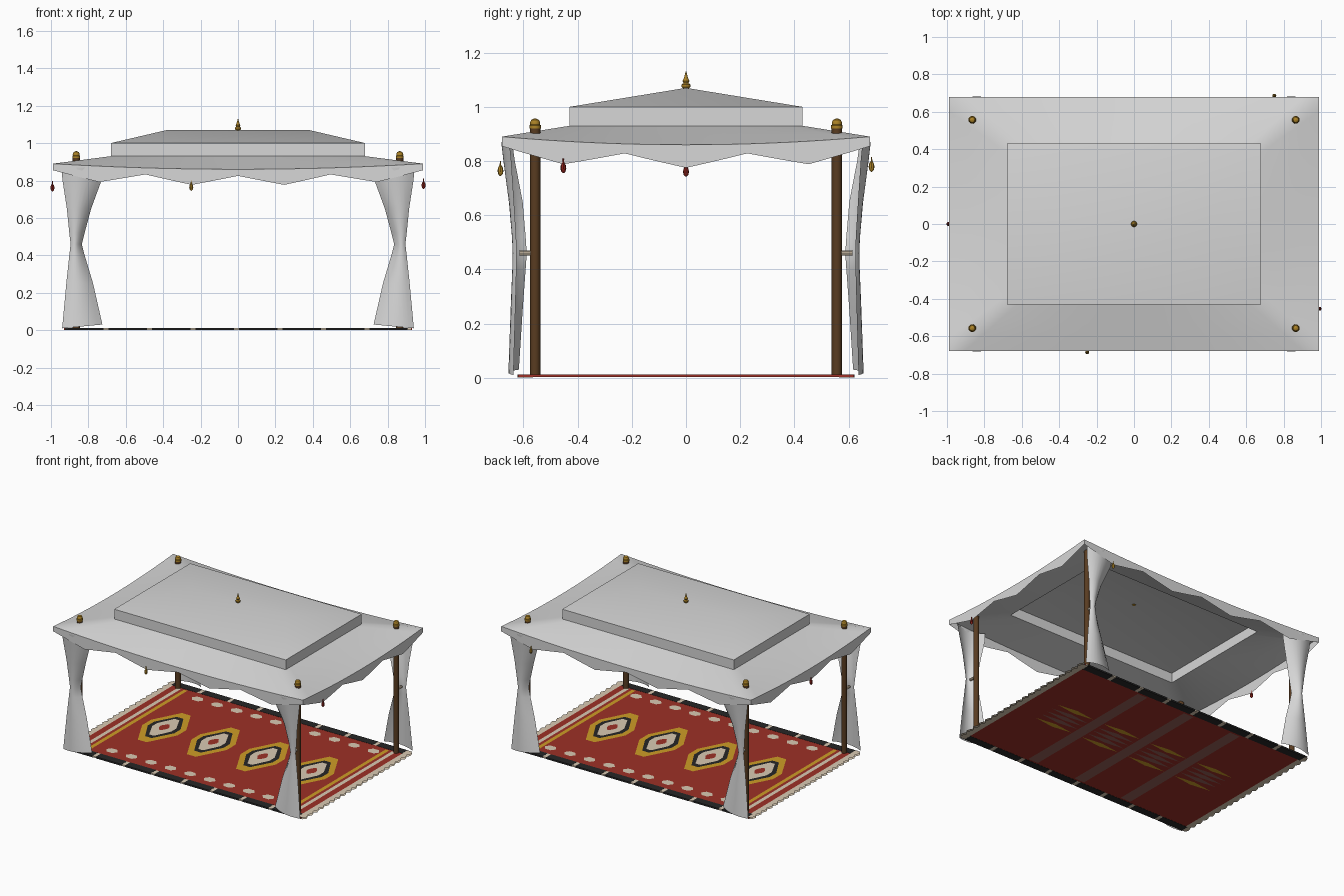
import bpy, bmesh, math
from mathutils import Vector

if "Cube" in bpy.data.objects:
    bpy.data.objects.remove(bpy.data.objects["Cube"])

def mat(name, r, g, b):
    m = bpy.data.materials.new(name)
    m.diffuse_color = (r, g, b, 1)
    m.use_nodes = True
    m.node_tree.nodes["Principled BSDF"].inputs["Base Color"].default_value = m.diffuse_color
    return m

CANVAS = mat("canvas", .68, .68, .68)
RED = mat("rug_red", .34, .03, .02)
GOLD = mat("rug_gold", .62, .34, .02)
CREAM = mat("cream", .70, .59, .45)
BLACK = mat("black", .02, .02, .02)
WOOD = mat("dark_wood", .10, .045, .015)
BRASS = mat("brass", .42, .23, .02)
CRIMSON = mat("crimson", .25, .015, .01)
DULL = mat("dull_brown", .30, .12, .10)

def obj(name, bm, m, smooth=True, fix=True):
    if fix:
        bmesh.ops.recalc_face_normals(bm, faces=bm.faces)
    me = bpy.data.meshes.new(name)
    bm.to_mesh(me)
    bm.free()
    me.materials.append(m)
    o = bpy.data.objects.new(name, me)
    bpy.context.collection.objects.link(o)
    if smooth:
        bpy.ops.object.select_all(action='DESELECT')
        o.select_set(True)
        bpy.context.view_layer.objects.active = o
        bpy.ops.object.shade_smooth_by_angle(angle=math.radians(35))
    return o

def grid(bm, rows, closed=False):
    vs = [[bm.verts.new(p) for p in r] for r in rows]
    n = len(rows[0])
    for a, b in zip(vs, vs[1:]):
        for i in range(n if closed else n - 1):
            j = (i + 1) % n
            bm.faces.new((a[i], a[j], b[j], b[i]))
    return vs

def lathe(name, prof, loc, m, n=12):
    bm = bmesh.new()
    rows = [[(loc[0] + r * math.cos(2 * math.pi * k / n), loc[1] + r * math.sin(2 * math.pi * k / n), loc[2] + z)
             for k in range(n)] for r, z in prof]
    vs = grid(bm, rows, True)
    bm.faces.new(vs[0])
    bm.faces.new(vs[-1])
    return obj(name, bm, m)

def boxes(name, m, items):
    """items: (x0, x1, y0, y1, z0, z1)"""
    bm = bmesh.new()
    for x0, x1, y0, y1, z0, z1 in items:
        r = bmesh.ops.create_cube(bm, size=1)
        for v in r["verts"]:
            v.co = ((x0 + x1) / 2 + v.co.x * (x1 - x0), (y0 + y1) / 2 + v.co.y * (y1 - y0),
                    (z0 + z1) / 2 + v.co.z * (z1 - z0))
    return obj(name, bm, m, False)

def plates(name, m, polys, z, up=True):
    bm = bmesh.new()
    for p in polys:
        f = bm.faces.new([bm.verts.new((x, y, z)) for x, y in p])
        f.normal_update()
        if (f.normal.z > 0) != up:
            f.normal_flip()
    return obj(name, bm, m, False, False)

# ---- canopy: lower skirt roof with scalloped valance ----
X, Y, IX, IY = .99, .68, .68, .43

def perimeter():
    """(u, v, tri): unit rectangle position and scallop factor around the edge"""
    pts = []
    corners = [(-1, -1), (1, -1), (1, 1), (-1, 1)]
    for k in range(4):
        (a, b), (c, d) = corners[k], corners[(k + 1) % 4]
        scallops = 4 if k % 2 == 0 else 3
        n = scallops * 6
        for i in range(n):
            t = i / n
            tri = 1 - abs(2 * ((t * scallops) % 1) - 1)
            pts.append((a + (c - a) * t, b + (d - b) * t, tri))
    return pts

P = perimeter()
rows = []
for t in (0, .33, .67, 1):
    ring = []
    for u, v, _ in P:
        edge = .86 + .03 * (min(abs(u), abs(v))) ** 2
        ring.append((u * (IX + (X - IX) * t), v * (IY + (Y - IY) * t), .93 + (edge - .93) * t))
    rows.append(ring)
rows.append([(x, y, z - .035 - .050 * p[2]) for (x, y, z), p in zip(rows[-1], P)])
bm = bmesh.new()
grid(bm, rows, True)
obj("lower_roof", bm, CANVAS)

# ---- canopy: raised upper roof, open underneath ----
bm = bmesh.new()
rect = [(-IX, -IY), (IX, -IY), (IX, IY), (-IX, IY)]
v = grid(bm, [[(x, y, z) for x, y in rect] for z in (.93, 1.0)], True)[1]
l, r = bm.verts.new((-.38, 0, 1.07)), bm.verts.new((.38, 0, 1.07))
for f in ((v[0], v[1], r, l), (v[1], v[2], r), (v[2], v[3], l, r), (v[3], v[0], l)):
    bm.faces.new(f)
obj("upper_roof", bm, CANVAS)
lathe("roof_finial", [(.010, 0), (.016, .008), (.016, .016), (.009, .022), (.013, .030), (.007, .042), (.001, .065)],
      (0, 0, 1.066), BRASS)

# ---- corner poles, caps, curtains and ties ----
CURTAIN = [  # z, outer x, inner x, outer y, middle y, inner y
    (.02, .94, .725, .637, .655, .617), (.25, .918, .775, .630, .646, .603),
    (.40, .902, .82, .626, .639, .592), (.46, .895, .835, .625, .637, .588),
    (.52, .902, .82, .627, .640, .592), (.65, .915, .785, .635, .652, .603),
    (.80, .938, .73, .645, .674, .632), (.87, .945, .72, .652, .682, .642)]
for sx in (-1, 1):
    for sy in (-1, 1):
        px, py = sx * .865, sy * .557
        lathe("pole", [(.019, 0), (.019, .925)], (px, py, .005), WOOD)
        lathe("pole_cap", [(.021, 0), (.021, .012), (.018, .014), (.019, .022), (.014, .032), (.004, .037)],
              (px, py, .92), BRASS)
        bm = bmesh.new()
        rows = []
        for k, (z, xo, xi, yo, ym, yi) in enumerate(CURTAIN):
            row = []
            for i in range(9):
                t = i / 8
                y = yo * (1 - t) * (1 - 2 * t) + ym * 4 * t * (1 - t) + yi * t * (2 * t - 1)
                row.append((sx * (xo + (xi - xo) * t), sy * y, z + (.02 * t - .01 if k == 0 else 0)))
            rows.append(row)
        grid(bm, rows)
        obj("curtain", bm, CANVAS)
        o = lathe("curtain_tie", [(.009, -.035), (.009, .035)], (0, 0, 0), CREAM, 8)
        o.rotation_euler = (math.pi / 2, 0, 0)
        o.location = (px, sy * .58, .46)

# ---- hanging pendants under the valance points ----
for x, y, z, m in ((-.25, -.685, .765, BRASS), (.75, .685, .78, BRASS), (-.992, 0, .762, CRIMSON),
                   (.992, -.453, .775, CRIMSON)):
    lathe("pendant", [(.002, -.02), (.008, -.014), (.011, -.002), (.009, .01), (.003, .02), (.002, .035)],
          (x, y, z), m, 8)

# ---- rug body, long borders and fringe ----
boxes("rug", RED, [(-.93, .93, -.62, .62, .002, .011)])
edge, dash = [], []
for s in (-1, 1):
    y0, y1 = sorted((s * .565, s * .621))
    edge.append((-.925, .925, y0, y1, .0015, .0115))
    for k in range(8):
        x = -.925 + k * .2325
        dash.append((x, x + .205, min(y0, y0 - .001), y1 + .001, .001, .0125))
boxes("rug_border", CREAM, edge)
boxes("rug_border_dashes", BLACK, dash)
fringe = []
for s in (-1, 1):
    for k in range(20):
        y = -.62 + k * .062
        fringe.append([(s * .91, y), (s * .945, y), (s * .962, y + .02), (s * .955, y + .045),
                       (s * .945, y + .062), (s * .91, y + .062)])
plates("rug_fringe", CREAM, fringe, .0125)
plates("rug_fringe_back", CREAM, fringe, .0012, False)

# ---- rug pattern: end stripes, teeth and stepped diamonds ----
def strip(x, w, h=.55):
    return [(x - w, -h), (x + w, -h), (x + w, h), (x - w, h)]

plates("end_stripes_gold", GOLD, [strip(s * .80, .014) for s in (-1, 1)], .0125)
plates("end_stripes_cream", CREAM, [strip(s * .85, .014) for s in (-1, 1)], .0125)

def hexagon(x, y, a, b):
    return [(x - a, y), (x - a * .5, y - b), (x + a * .5, y - b), (x + a, y), (x + a * .5, y + b), (x - a * .5, y + b)]

plates("teeth", CREAM, [hexagon(.0375 + .155 * (k - 4.5), s * .485, .045, .03)
                        for k in range(10) for s in (-1, 1)], .0125)

def diamond(x, a, b):
    return [(x + u * a, w * b) for u, w in ((1, -.2), (1, .2), (.25, 1), (-.25, 1), (-1, .2), (-1, -.2),
                                            (-.25, -1), (.25, -1))]

MID = (-.585, -.195, .195, .585)
for i, (name, m, a, b) in enumerate((("gold", GOLD, .14, .25), ("black", BLACK, .105, .18),
                                     ("cream", CREAM, .075, .145), ("red", RED, .032, .05))):
    plates("diamond_" + name, m, [diamond(x, a, b) for x in MID], .0125 + .001 * i)

# ---- rug underside: cross bands and spindles ----
plates("under_bands", DULL, [strip(x, .04) for x in (-.39, 0, .39)], .0012, False)

def spindles(ys):
    return [[(x - .15, y), (x, y - .02), (x + .15, y), (x, y + .02)] for x in MID for y in ys]

plates("under_spindles_gold", GOLD, spindles((-.11, .11)), .0008, False)
plates("under_spindles_pale", DULL, spindles((-.05, 0, .05)), .0008, False)
